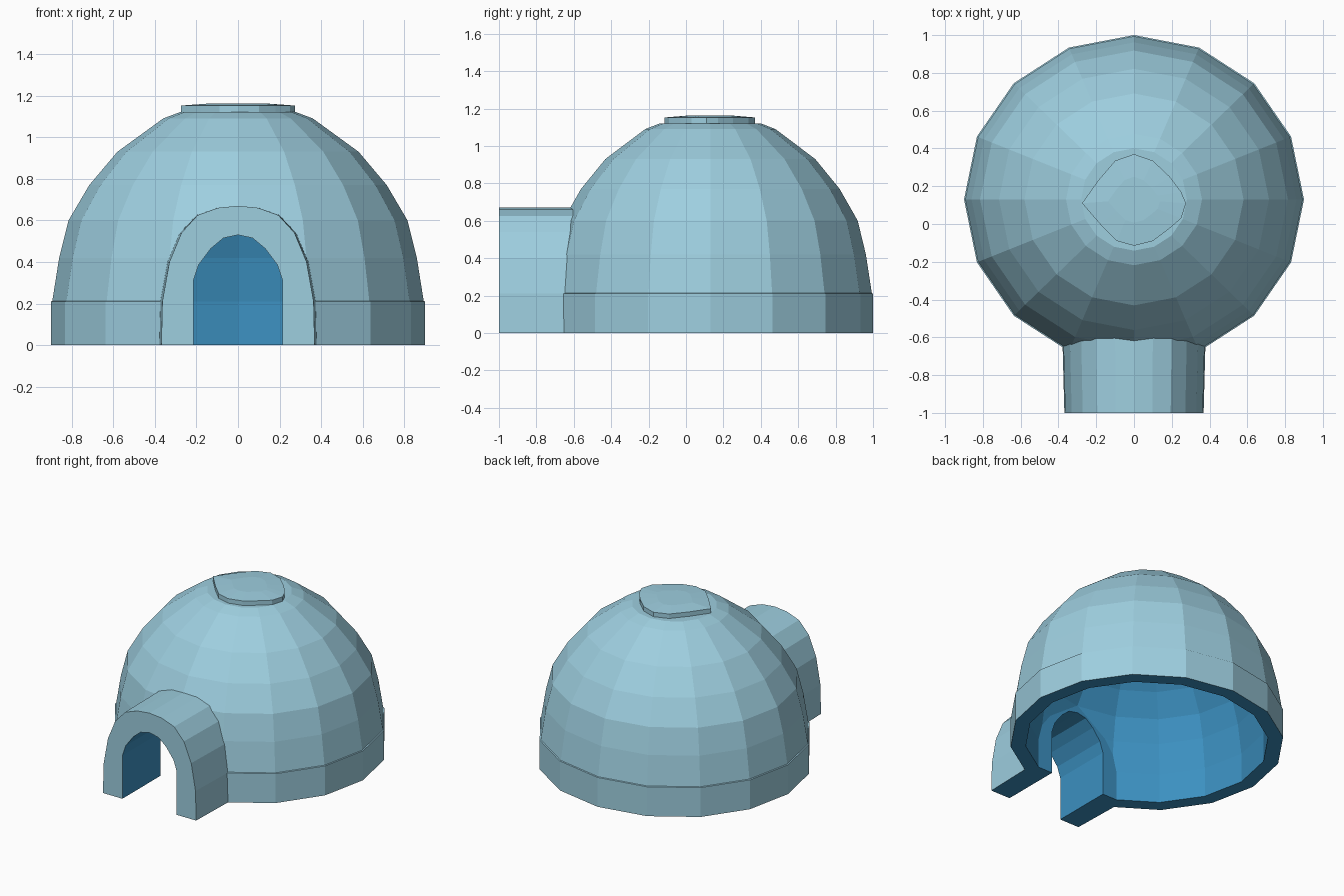
import bpy
import bmesh
from math import sin, cos, pi

cube = bpy.data.objects.get("Cube")
if cube:
    bpy.data.objects.remove(cube, do_unlink=True)


def material(name, rgb):
    mat = bpy.data.materials.new(name)
    mat.use_nodes = True
    mat.diffuse_color = (*rgb, 1)
    mat.node_tree.nodes["Principled BSDF"].inputs["Base Color"].default_value = (*rgb, 1)
    return mat


SNOW = material("pale snow blue", (0.34, 0.62, 0.74))
ICE = material("deep ice blue", (0.045, 0.28, 0.53))
OUT, IN = 0, 1
CENTRE_Y = 0.13
SIDES = 16


def loft(name, rings, index):
    """Closed solid through a list of rings with equal point counts."""
    bm = bmesh.new()
    loops = [[bm.verts.new(p) for p in ring] for ring in rings]
    for a, b in zip(loops, loops[1:]):
        for i in range(len(a)):
            j = (i + 1) % len(a)
            bm.faces.new((a[i], a[j], b[j], b[i]))
    bm.faces.new(loops[0])
    bm.faces.new(loops[-1])
    bmesh.ops.recalc_face_normals(bm, faces=bm.faces)
    for f in bm.faces:
        f.material_index = index
    mesh = bpy.data.meshes.new(name)
    bm.to_mesh(mesh)
    bm.free()
    mesh.materials.append(SNOW)
    mesh.materials.append(ICE)
    obj = bpy.data.objects.new(name, mesh)
    bpy.context.collection.objects.link(obj)
    return obj


def dome(name, profile, index):
    angles = [2 * pi * i / SIDES for i in range(SIDES)]
    return loft(name, [[(r * sin(a), CENTRE_Y + 0.967 * r * cos(a), z) for a in angles]
                       for r, z in profile], index)


def arch(name, half, y_front, y_back, index, taper=1.0):
    outline = half + [(-x, z) for x, z in reversed(half) if x > 0]
    return loft(name, [[(x * taper, y_front, z) for x, z in outline],
                       [(x, y_back, z) for x, z in outline]], index)


def combine(target, other, operation):
    mod = target.modifiers.new("join", "BOOLEAN")
    mod.operation = operation
    mod.solver = "EXACT"
    mod.material_mode = "INDEX"
    mod.object = other
    bpy.ops.object.select_all(action="DESELECT")
    bpy.context.view_layer.objects.active = target
    target.select_set(True)
    bpy.ops.object.modifier_apply(modifier=mod.name)
    bpy.data.objects.remove(other, do_unlink=True)


# Faceted dome with a slightly proud bottom course, then its hollow
shell = dome("igloo_shell", [(0.9, 0), (0.9, 0.21), (0.893, 0.213), (0.86, 0.42),
                             (0.815, 0.6), (0.715, 0.77), (0.58, 0.93),
                             (0.36, 1.09), (0.28, 1.12)], OUT)
hollow = dome("hollow_cutter", [(0.8, -0.1), (0.8, 0.21), (0.77, 0.42), (0.725, 0.58),
                                (0.63, 0.73), (0.5, 0.87), (0.3, 1.01)], IN)
combine(shell, hollow, "DIFFERENCE")

# Entrance tunnel and its doorway
tunnel = arch("entrance_tunnel", [(0.38, 0), (0.375, 0.21), (0.34, 0.4), (0.28, 0.54),
                                  (0.2, 0.625), (0.1, 0.66), (0, 0.67)],
              -1.0, -0.57, OUT, 0.97)
combine(shell, tunnel, "UNION")
doorway = arch("doorway_cutter", [(0.215, -0.1), (0.215, 0.31), (0.19, 0.385),
                                  (0.13, 0.465), (0.07, 0.515), (0, 0.53)],
               -1.2, -0.2, IN)
combine(shell, doorway, "DIFFERENCE")

# Underside rim and the tunnel's inner end share the interior colour
for face in shell.data.polygons:
    c, n = face.center, face.normal
    if (n.z < -0.9 and c.z < 0.01) or (n.y > 0.95 and c.y < -0.5):
        face.material_index = IN

# Rounded diamond slab on the crown
outline = [(0.275, 0.11), (0.25, 0.03), (0.18, -0.03), (0.1, -0.09), (0, -0.115),
           (-0.09, -0.09), (-0.18, 0), (-0.275, 0.11), (-0.19, 0.23),
           (-0.1, 0.335), (0, 0.37), (0.1, 0.335), (0.19, 0.25), (0.25, 0.17)]


def slab_ring(scale, z):
    return [(x * scale, CENTRE_Y + (y - CENTRE_Y) * scale, z) for x, y in outline]


loft("crown_slab", [slab_ring(1, 1.1), slab_ring(1, 1.152),
                    slab_ring(0.5, 1.162)], OUT)
